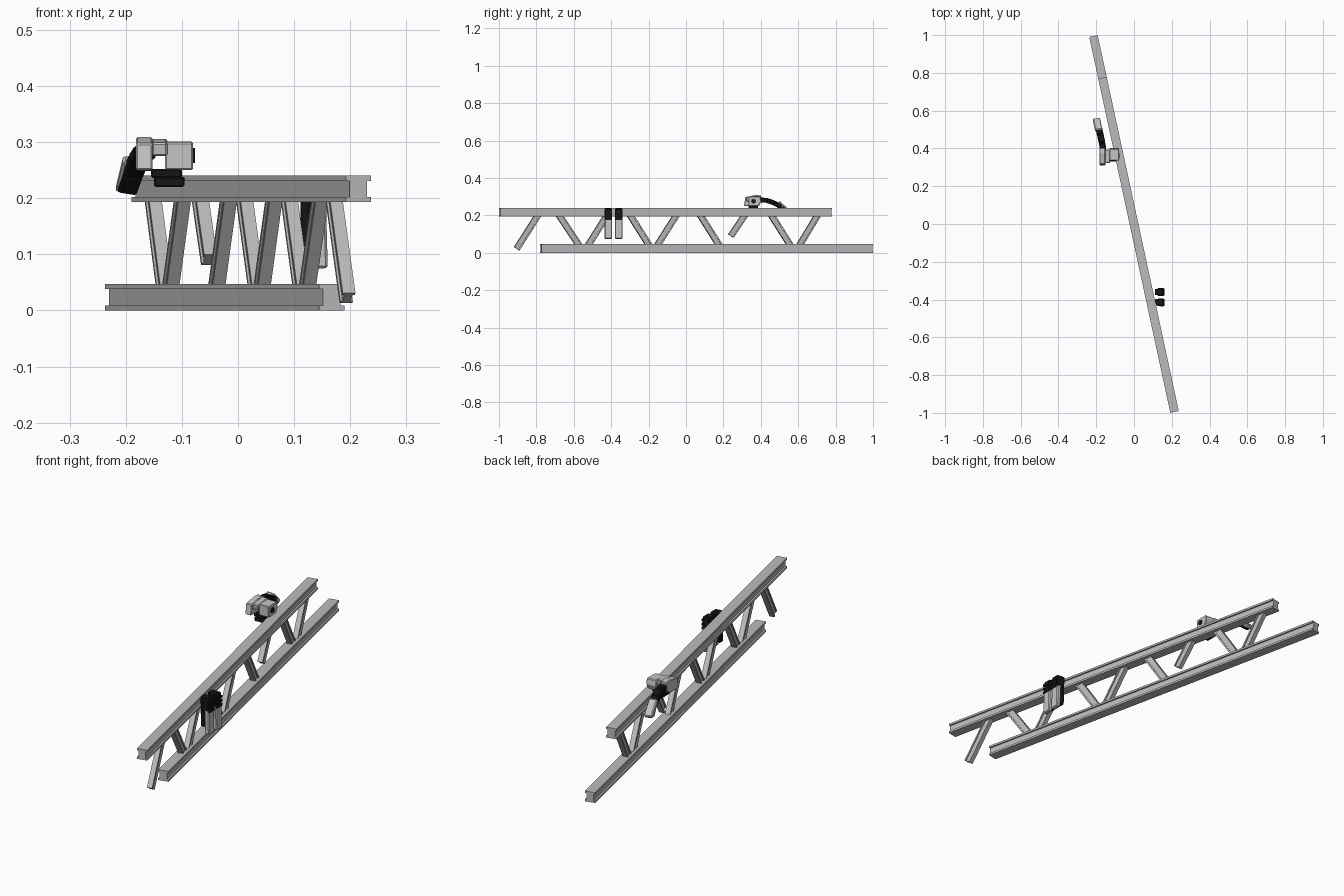
import bpy, bmesh, math
from mathutils import Vector, Matrix

cube = bpy.data.objects.get("Cube")
if cube:
    bpy.data.objects.remove(cube, do_unlink=True)


def material(name, value):
    m = bpy.data.materials.new(name)
    m.use_nodes = True
    colour = (value, value, value, 1)
    m.diffuse_color = colour
    m.node_tree.nodes["Principled BSDF"].inputs["Base Color"].default_value = colour
    return m


steel = material("steel grey", 0.5)
shell = material("light grey", 0.56)
rubber = material("black", 0.008)

# The truss lies along a line turned slightly away from the y axis
TURN = Matrix.Rotation(math.radians(12.17), 3, 'Z')
ACROSS = TURN @ Vector((1, 0, 0))
SLOPE = math.tan(math.radians(12.17))


def on_line(y, z):
    return Vector((-SLOPE * y, y, z))


def prism(name, profile, a, b, mat, side=ACROSS, bevel=0, taper=1):
    """Sweep a 2D profile from a to b; its first axis follows side."""
    a, b = Vector(a), Vector(b)
    w = (b - a).normalized()
    u = Vector(side)
    u = (u - w * u.dot(w)).normalized()
    v = w.cross(u)
    bm = bmesh.new()
    rings = [[bm.verts.new(p + (u * x + v * y) * s) for x, y in profile]
             for p, s in ((a, 1), (b, taper))]
    n = len(profile)
    bm.faces.new(rings[0])
    bm.faces.new(rings[1])
    for i in range(n):
        j = (i + 1) % n
        bm.faces.new((rings[0][i], rings[0][j], rings[1][j], rings[1][i]))
    bmesh.ops.recalc_face_normals(bm, faces=bm.faces)
    me = bpy.data.meshes.new(name)
    bm.to_mesh(me)
    bm.free()
    me.materials.append(mat)
    ob = bpy.data.objects.new(name, me)
    bpy.context.collection.objects.link(ob)
    if bevel:
        mod = ob.modifiers.new("soft edges", 'BEVEL')
        mod.width = bevel
        mod.segments = 1
    return ob


def i_section(width, height, web, flange):
    x, t, y = width / 2, web / 2, height / 2
    f = y - flange
    half = [(x, -y), (x, -f), (t, -f), (t, f), (x, f), (x, y)]
    return half + [(-px, -py) for px, py in half]


def rect(w, h):
    return [(-w / 2, -h / 2), (w / 2, -h / 2), (w / 2, h / 2), (-w / 2, h / 2)]


# Two long beams, offset along their length
beam = i_section(0.046, 0.047, 0.032, 0.009)
prism("lower_beam", beam, on_line(-0.775, 0.0235), on_line(0.995, 0.0235), steel)
prism("upper_beam", beam, on_line(-0.995, 0.2165), on_line(0.775, 0.2165), steel)

# Zigzag braces; two of them are broken off above the lower beam
brace = i_section(0.023, 0.033, 0.015, 0.007)
braces = [(-0.795, -0.905, 0.022), (-0.675, -0.575, 0.045), (-0.425, -0.52, 0.045),
          (-0.295, -0.2, 0.045), (-0.055, -0.15, 0.045), (0.08, 0.175, 0.045),
          (0.31, 0.24, 0.09), (0.46, 0.555, 0.045), (0.7, 0.61, 0.045)]
for i, (y_top, y_low, z_low) in enumerate(braces):
    top, low = on_line(y_top, 0.195), on_line(y_low, z_low)
    step = (top - low).normalized() * 0.013
    if z_low == 0.045:
        low = low - step
    prism(f"brace_{i + 1}", brace, top + step, low, steel)

# Pair of clamping fingers hanging on the beam's left side
for name, y in (("front", -0.415), ("back", -0.36)):
    prism(f"{name}_finger_pad", rect(0.034, 0.034), (0.128, y, 0.238),
          (0.123, y, 0.1), rubber, side=(1, 0, 0), bevel=0.003, taper=0.7)
    prism(f"{name}_finger_knuckle", rect(0.034, 0.04), (0.139, y, 0.236),
          (0.141, y, 0.17), rubber, side=(1, 0, 0), bevel=0.005)
    prism(f"{name}_finger_shell", rect(0.022, 0.041), (0.146, y, 0.185),
          (0.149, y, 0.075), shell, side=(1, 0, 0), bevel=0.004)
    for k in range(3):
        z = 0.222 - 0.018 * k
        prism(f"{name}_finger_rib_{k + 1}", rect(0.006, 0.038), (0.157, y, z),
              (0.158, y, z - 0.011), rubber, side=(1, 0, 0))

# Palm housing beside the beam
palm = [(0.31, 0.25), (0.372, 0.248), (0.4, 0.268), (0.402, 0.306), (0.375, 0.309), (0.317, 0.298)]


def slab(name, outline, x0, x1, mat, bevel=0.003):
    """Extrude an outline given in y and z from x0 to x1."""
    return prism(name, outline, (x0, 0, 0), (x1, 0, 0), mat, side=(0, 1, 0), bevel=bevel)


slab("palm_side", palm, -0.182, -0.152, shell)
slab("palm_bridge", [(0.325, 0.275), (0.39, 0.275), (0.395, 0.306), (0.322, 0.299)],
     -0.154, -0.126, shell)
slab("palm_block", [(0.335, 0.25), (0.39, 0.25), (0.402, 0.275), (0.397, 0.301), (0.335, 0.3)],
     -0.13, -0.08, shell)
slab("palm_hub", [(0.361 + 0.013 * math.cos(a * math.pi / 4), 0.276 + 0.013 * math.sin(a * math.pi / 4))
                  for a in range(8)], -0.082, -0.077, rubber, bevel=0)
slab("grip_pad", [(0.33, 0.22), (0.39, 0.22), (0.39, 0.238), (0.33, 0.238)], -0.15, -0.095, rubber)
slab("grip_mount", [(0.335, 0.236), (0.385, 0.236), (0.385, 0.252), (0.335, 0.252)],
     -0.155, -0.1, rubber)

# Dark arm arching down and back in short segments
path = [(-0.163, 0.39, 0.282), (-0.169, 0.43, 0.281), (-0.178, 0.47, 0.267),
        (-0.187, 0.51, 0.245), (-0.198, 0.545, 0.215)]
for i, (p, q) in enumerate(zip(path, path[1:])):
    prism(f"arm_segment_{i + 1}", rect(0.034, 0.026), p, q, rubber, side=(1, 0, 0), bevel=0.004)

# Light plate over the end of the arm
prism("arm_end_shell", rect(0.038, 0.02), (-0.186, 0.495, 0.268), (-0.199, 0.555, 0.214),
      shell, side=(1, 0, 0), bevel=0.004)
